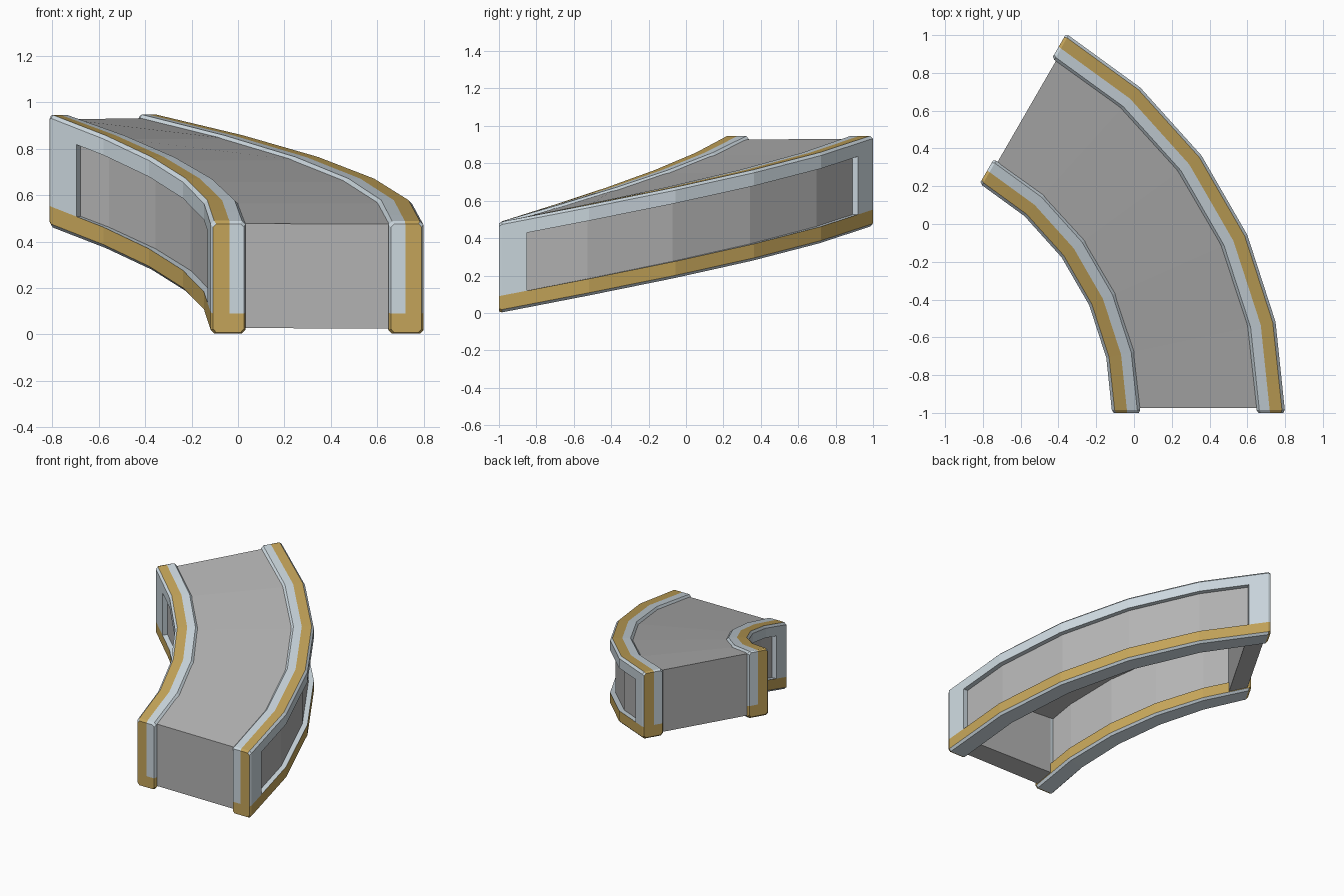
import bpy, bmesh
from math import radians, degrees, cos, sin

if "Cube" in bpy.data.objects:
    bpy.data.objects.remove(bpy.data.objects["Cube"])

CX, CY = -1.518, -1.0          # sweep centre
RISE, SPAN, STEP = 0.465, 60, 12
W, H, C = 0.15, 0.485, 0.015   # wall width, height, chamfer
BAND, POST, GOLD_W = 0.09, 0.15, 0.08


def material(name, rgb):
    m = bpy.data.materials.new(name)
    m.diffuse_color = (*rgb, 1)
    m.use_nodes = True
    m.node_tree.nodes["Principled BSDF"].inputs["Base Color"].default_value = m.diffuse_color
    return m


MATS = [material("pale_trim", (0.60, 0.68, 0.73)),
        material("gold_trim", (0.55, 0.37, 0.10)),
        material("grey_panel", (0.45, 0.45, 0.45))]


def place(r, z, station):
    """Point on the faceted rising arc; station = (degrees, distance along arc)."""
    a = station[0] + degrees(station[1] / r)
    half = STEP / 2
    rr = r * cos(radians(half)) / cos(radians(a % STEP - half))
    return (CX + rr * cos(radians(a)), CY + rr * sin(radians(a)), z + RISE * a / SPAN)


def finish(bm, name):
    bmesh.ops.recalc_face_normals(bm, faces=bm.faces)
    me = bpy.data.meshes.new(name)
    bm.to_mesh(me)
    bm.free()
    for m in MATS:
        me.materials.append(m)
    ob = bpy.data.objects.new(name, me)
    bpy.context.collection.objects.link(ob)


def face(bm, verts, mat):
    bm.faces.new(verts).material_index = mat


BENDS = [(a, 0) for a in range(STEP, SPAN, STEP)]


def wall(name, r0, direction):
    """Chamfered wall; u = 0 is the exposed side, growing towards the deck."""
    bm = bmesh.new()
    out_top, in_top = 0.40, 0.445
    prof = [(C, 0), (W - C, 0), (W, C), (W, BAND), (W, in_top), (W, H - C),
            (W - C, H), (GOLD_W, H), (C, H), (0, H - C), (0, out_top), (0, BAND), (0, C)]
    edge_mat = [0, 0, 1, 0, 0, 0, 0, 1, 0, 0, 0, 1, 0]
    windows = {3: -0.02, 10: 0.035}      # profile edge : recess depth
    n = len(prof)

    def vert(u, z, st):
        return bm.verts.new(place(r0 + direction * u, z, st))

    def shrink(u, z):
        zz = z if z in (BAND, in_top, out_top) else C * 0.6 + z * (H - 1.2 * C) / H
        return C * 0.6 + u * (W - 1.2 * C) / W, zz

    stations = [(0, 0), (0, C), (0, POST)] + BENDS + [(SPAN, -POST), (SPAN, -C), (SPAN, 0)]
    last = len(stations) - 1
    rings = []
    for k, st in enumerate(stations):
        pts = [shrink(*p) for p in prof] if k in (0, last) else prof
        rings.append([vert(u, z, st) for u, z in pts])

    # Outer skin, leaving the side windows open
    for k in range(last):
        for i in range(n):
            if i in windows and 2 <= k < last - 2:
                continue
            j = (i + 1) % n
            mat = edge_mat[i]
            if k in (0, last - 1) and i in (2, 11, 12, 0, 1):
                mat = 1
            face(bm, [rings[k][i], rings[k][j], rings[k + 1][j], rings[k + 1][i]], mat)

    # Recessed side panels with their reveals
    for i, depth in windows.items():
        back = {k: [vert(prof[q][0] + depth, prof[q][1], stations[k]) for q in (i, i + 1)]
                for k in range(2, last - 1)}
        for k in range(2, last - 2):
            a, b = back[k], back[k + 1]
            face(bm, [a[0], a[1], b[1], b[0]], 2)
            for s in (0, 1):
                face(bm, [rings[k][i + s], rings[k + 1][i + s], b[s], a[s]], 0)
        for k in (2, last - 2):
            face(bm, [rings[k][i], rings[k][i + 1], back[k][1], back[k][0]], 0)

    # Ends: gold foot, gold stripe, pale stripe
    for k in (0, last):
        R = rings[k]
        mid = vert(shrink(GOLD_W, 0)[0], BAND, stations[k])
        face(bm, [R[12], R[0], R[1], R[2], R[3], mid, R[11]], 1)
        face(bm, [mid, R[7], R[8], R[9], R[10], R[11]], 1)
        face(bm, [R[3], R[4], R[5], R[6], R[7], mid], 0)
    finish(bm, name)


def slab(name, z0, z1, stations):
    """Plain block between the walls, its edges buried in them."""
    bm = bmesh.new()
    ra, rb = 1.50, 2.22
    rings = [[bm.verts.new(place(r, z, st)) for r, z in
              ((ra, z0), (rb, z0), (rb, z1), (ra, z1))] for st in stations]
    for p, q in zip(rings, rings[1:]):
        for i in range(4):
            j = (i + 1) % 4
            face(bm, [p[i], p[j], q[j], q[i]], 2)
    face(bm, rings[0], 2)
    face(bm, rings[-1], 2)
    finish(bm, name)


# Side walls
wall("inner_wall", 1.402, 1)
wall("outer_wall", 2.318, -1)

# Deck and the closing blocks at each end
DECK_TOP, DECK_UNDER, INSET = 0.47, 0.445, 0.025
slab("deck", DECK_UNDER, DECK_TOP, [(0, INSET)] + BENDS + [(SPAN, -INSET)])
slab("low_end_block", 0.02, DECK_UNDER, [(0, INSET), (0, POST)])
slab("high_end_block", 0.02, DECK_UNDER, [(SPAN, -POST), (SPAN, -INSET)])
